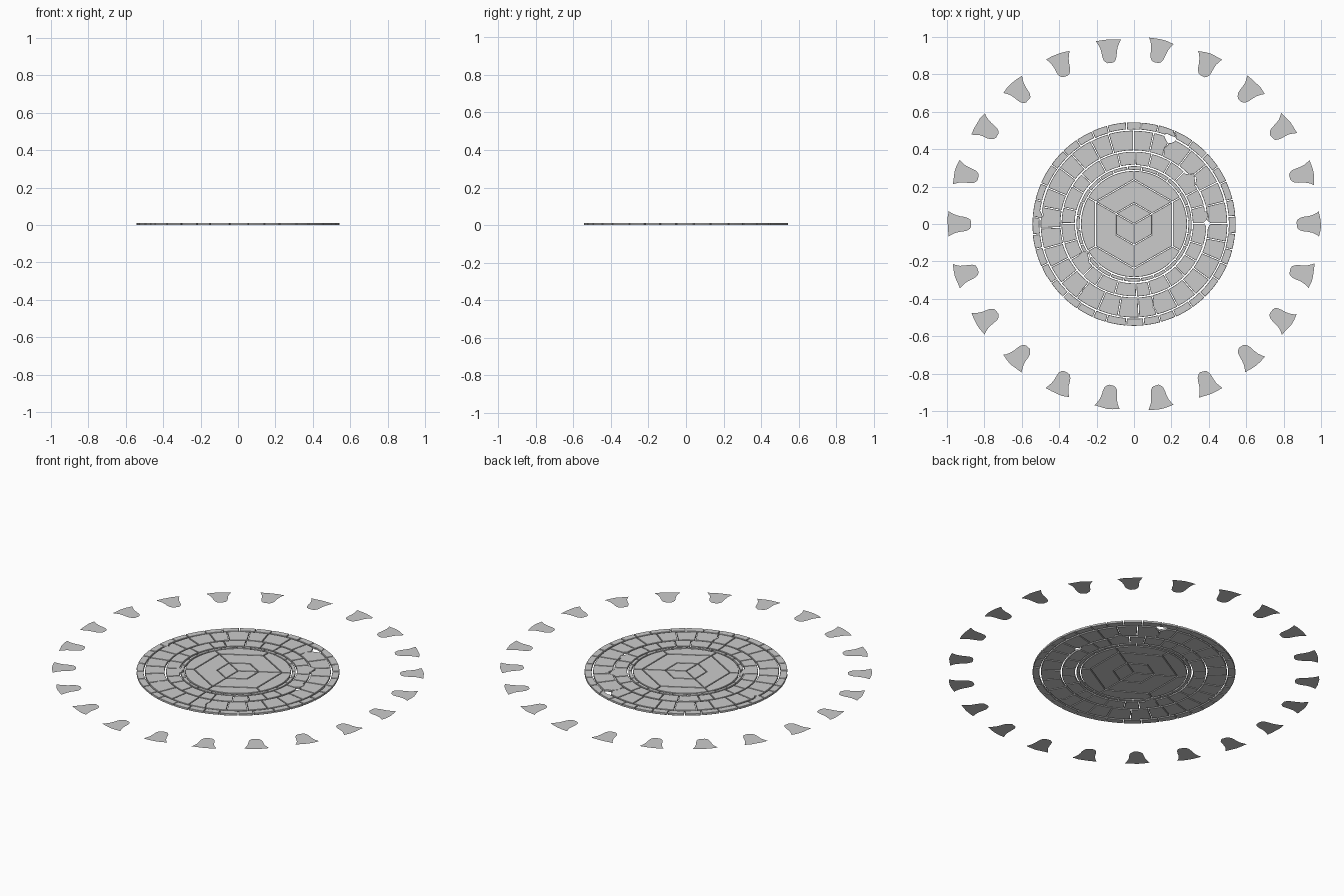
import bpy, bmesh, math, random
from mathutils import Vector

if "Cube" in bpy.data.objects:
    bpy.data.objects.remove(bpy.data.objects["Cube"])

random.seed(4)
TOP = 0.012
GAP = 0.005
# broken spots in the paving: x, y, radius
CHIPS = [(0.30, 0.235, 0.038), (0.37, 0.045, 0.028), (0.195, 0.465, 0.034),
         (0.175, 0.395, 0.022), (0.13, -0.43, 0.036), (0.09, -0.46, 0.022),
         (-0.265, -0.18, 0.034), (-0.505, 0.05, 0.022), (-0.475, -0.26, 0.026),
         (-0.26, -0.36, 0.02), (-0.19, 0.49, 0.014), (0.39, 0.0, 0.018)]


def polar(r, a):
    return Vector((r * math.cos(a), r * math.sin(a)))


def dense(pts, step=0.014):
    """Subdivide an outline so that it can be chipped."""
    out = []
    for a, b in zip(pts, pts[1:] + pts[:1]):
        n = max(1, round((b - a).length / step))
        out += [a.lerp(b, i / n) for i in range(n)]
    return out


def chip(p):
    for x, y, r in CHIPS:
        d = p - Vector((x, y))
        if 1e-5 < d.length < r:
            p = Vector((x, y)) + d.normalized() * r * random.uniform(0.82, 1.0)
    return p


def shrink(pts, g):
    """Inset a simple outline by g using mitred corners (counter-clockwise)."""
    out = []
    for i, p in enumerate(pts):
        d1 = (p - pts[i - 1]).normalized()
        d2 = (pts[(i + 1) % len(pts)] - p).normalized()
        n1, n2 = Vector((-d1.y, d1.x)), Vector((-d2.y, d2.x))
        out.append(p + (n1 + n2) * g / max(0.3, 1 + n1.dot(n2)))
    return out


def make_slabs(name, outlines, z0=0.0, z1=TOP, bevel=0.0012):
    bm = bmesh.new()
    for pts in outlines:
        f = bm.faces.new([bm.verts.new((p.x, p.y, z0)) for p in pts])
        if z1 > z0:
            top = bmesh.ops.extrude_face_region(bm, geom=[f], use_keep_orig=True)["geom"]
            for v in top:
                if isinstance(v, bmesh.types.BMVert):
                    v.co.z = z1
    if z1 > z0:
        bmesh.ops.recalc_face_normals(bm, faces=bm.faces[:])
    me = bpy.data.meshes.new(name)
    bm.to_mesh(me)
    bm.free()
    ob = bpy.data.objects.new(name, me)
    bpy.context.collection.objects.link(ob)
    if bevel and z1 > z0:
        m = ob.modifiers.new("worn_edges", "BEVEL")
        m.width, m.segments = bevel, 1
        m.limit_method, m.angle_limit = "ANGLE", math.radians(60)
    return ob


def ring(name, r0, r1, n, jitter, phase=0.0):
    """Ring of slightly uneven paving stones."""
    step = math.tau / n
    cuts = [phase + step * (i + random.uniform(-jitter, jitter)) for i in range(n)]
    cuts.append(cuts[0] + math.tau)
    outlines = []
    for a0, a1 in zip(cuts, cuts[1:]):
        k = max(2, round((a1 - a0) * r1 / 0.014))
        g0, g1 = GAP / 2 / r0, GAP / 2 / r1
        lo, ro = random.uniform(0, 0.003), random.uniform(0, 0.002)
        outer = [polar(r1 - GAP / 2 - ro, a0 + g1 + (a1 - a0 - 2 * g1) * i / k) for i in range(k + 1)]
        inner = [polar(r0 + GAP / 2 + lo, a1 - g0 - (a1 - a0 - 2 * g0) * i / k) for i in range(k + 1)]
        outlines.append([chip(p) for p in dense(outer + inner)])
    return make_slabs(name, outlines)


# concentric paving rings
ring("rim_stones", 0.502, 0.547, 36, 0.14, 0.09)
ring("large_ring_stones", 0.390, 0.502, 28, 0.12, 0.03)
ring("middle_ring_stones", 0.312, 0.390, 24, 0.15)
ring("narrow_ring_stones", 0.286, 0.312, 24, 0.12, 0.1)

# hexagon corners, pointing up
hexa = [math.radians(30 + 60 * i) for i in range(6)]
R, r = 0.237, 0.112

# filler stones between hexagon and narrow ring
filler = []
for a in hexa:
    arc = [polar(0.286, a + math.radians(60) * i / 16) for i in range(17)]
    filler.append(shrink([polar(R, a)] + arc + [polar(R, a + math.radians(60))], GAP / 2))
make_slabs("hexagon_filler_stones", filler)

# three chevron slabs around three rhombus slabs, reading as a cube in a cube
chevrons, rhombi = [], []
for i in (0, 2, 4):
    a, b, c = hexa[i], hexa[(i + 1) % 6], hexa[(i + 2) % 6]
    chevrons.append(shrink([polar(R, a), polar(R, b), polar(R, c),
                            polar(r, c), polar(r, b), polar(r, a)], 0.002))
    rhombi.append(shrink([Vector((0, 0)), polar(r, a), polar(r, b), polar(r, c)], 0.002))
make_slabs("outer_hexagon_slabs", chevrons)
make_slabs("inner_rhombus_slabs", rhombi)

# outer circle of thin bell-shaped petals: (radius, half width) from tip outwards
BELL = [(0.870, 0.012), (0.876, 0.024), (0.890, 0.034), (0.910, 0.039),
        (0.932, 0.042), (0.955, 0.048), (0.975, 0.058), (0.990, 0.068)]
petals = []
for i in range(22):
    a = math.tau * i / 22
    tilt = random.uniform(-0.12, 0.12)
    side = [(d, -w) for d, w in BELL]
    prof = side + [(0.996, -0.03), (0.998, 0.0), (0.996, 0.03)] + [(d, w) for d, w in reversed(BELL)]
    pts = []
    for d, w in prof:
        q = Vector((d - 0.935 + random.uniform(-0.002, 0.002), w))
        ct, st = math.cos(tilt), math.sin(tilt)
        q = Vector((q.x * ct - q.y * st + 0.935, q.x * st + q.y * ct))
        ca, sa = math.cos(a), math.sin(a)
        p = Vector((q.x * ca - q.y * sa, q.x * sa + q.y * ca))
        pts.append(p if p.length < 1.0 else p.normalized())
    petals.append(pts)
make_slabs("outer_petals", petals, 0.0135, 0.0135)
